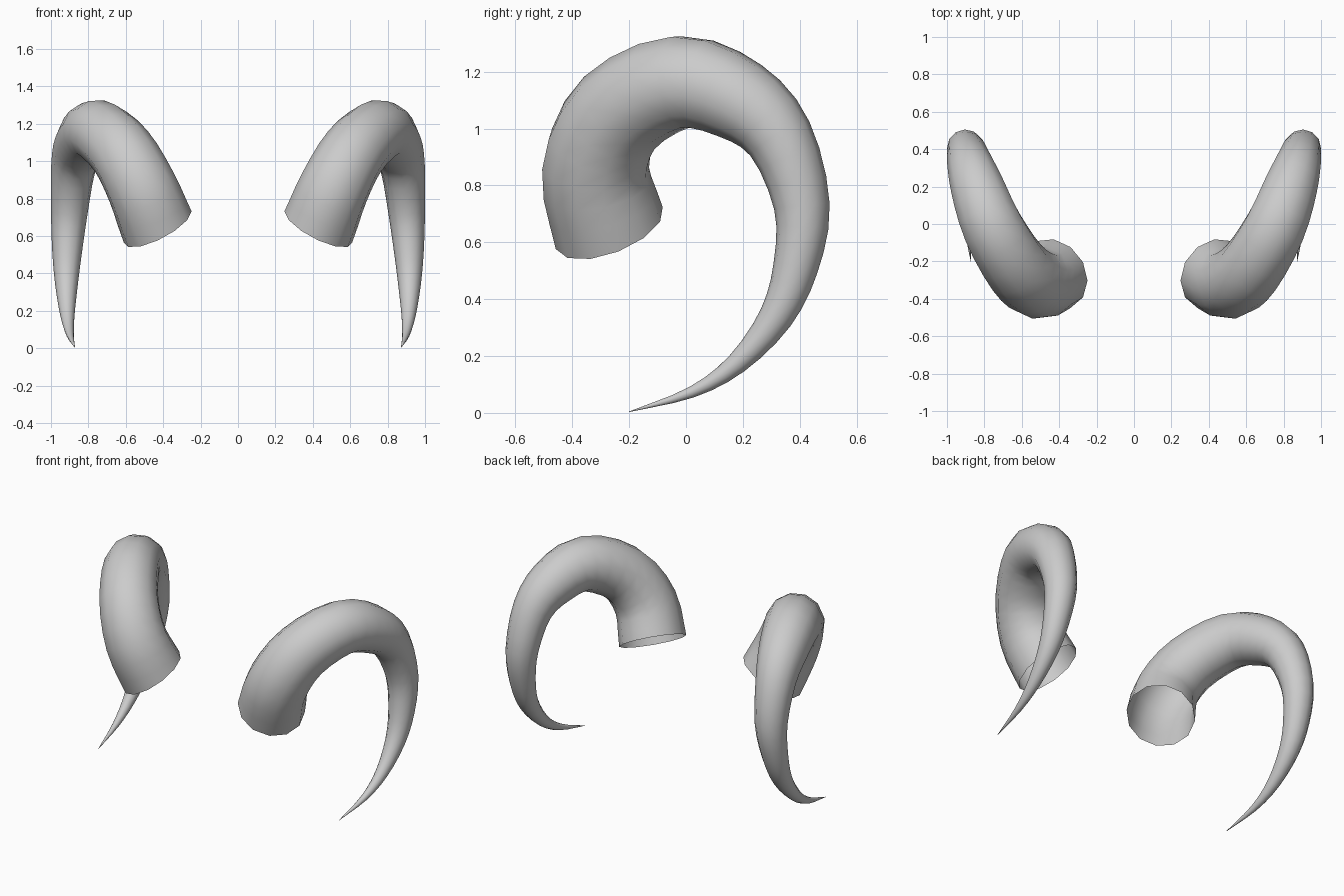
import bpy, bmesh, math
from mathutils import Vector

if "Cube" in bpy.data.objects:
    bpy.data.objects.remove(bpy.data.objects["Cube"])

SIDES, STEPS = 12, 3
# horn centreline: x, y, z, radius
PATH = [Vector(p) for p in [
    (.43, -.27, .65, .202), (.515, -.318, .86, .19), (.625, -.235, 1.055, .178),
    (.755, -.02, 1.163, .167), (.835, .19, 1.098, .147), (.88, .33, .965, .12),
    (.902, .408, .725, .098), (.914, .385, .51, .079), (.917, .315, .335, .06),
    (.912, .18, .175, .038), (.898, .02, .073, .02), (.872, -.20, .004, .001)]]


def smooth_path(pts):
    """Catmull-Rom interpolation of position and radius."""
    ext = [2 * pts[0] - pts[1]] + pts + [2 * pts[-1] - pts[-2]]
    out = []
    for i in range(1, len(ext) - 2):
        a, b, c, d = ext[i - 1:i + 3]
        for k in range(STEPS):
            t = k / STEPS
            out.append(.5 * (2 * b + (c - a) * t + (2 * a - 5 * b + 4 * c - d) * t**2
                             + (3 * b - a - 3 * c + d) * t**3))
    return out + [pts[-1]]


# tapered tube, open at the base
path = smooth_path(PATH)
pos = [p.to_3d() for p in path]
bm = bmesh.new()
rings = []
u = Vector((1, 0, 0))
for i, p in enumerate(path):
    tan = (pos[min(i + 1, len(pos) - 1)] - pos[max(i - 1, 0)]).normalized()
    if i == 0:
        tan = Vector((.44, -.33, .84)).normalized()
    u = (u - tan * u.dot(tan)).normalized()
    v = tan.cross(u)
    rings.append([bm.verts.new(pos[i] + p[3] * (u * math.cos(a) + v * math.sin(a)))
                  for a in (2 * math.pi * k / SIDES for k in range(SIDES))])
for r, s in zip(rings, rings[1:]):
    for k in range(SIDES):
        n = (k + 1) % SIDES
        bm.faces.new((r[k], r[n], s[n], s[k]))
bm.faces.new(rings[-1])
for f in bm.faces:
    f.smooth = True
mesh = bpy.data.meshes.new("horns")
bm.to_mesh(mesh)
bm.free()
horns = bpy.data.objects.new("horns", mesh)
bpy.context.collection.objects.link(horns)

# second horn by mirroring across x = 0
mirror = horns.modifiers.new("mirror", 'MIRROR')
mirror.use_clip = False
mirror.use_mirror_merge = False
